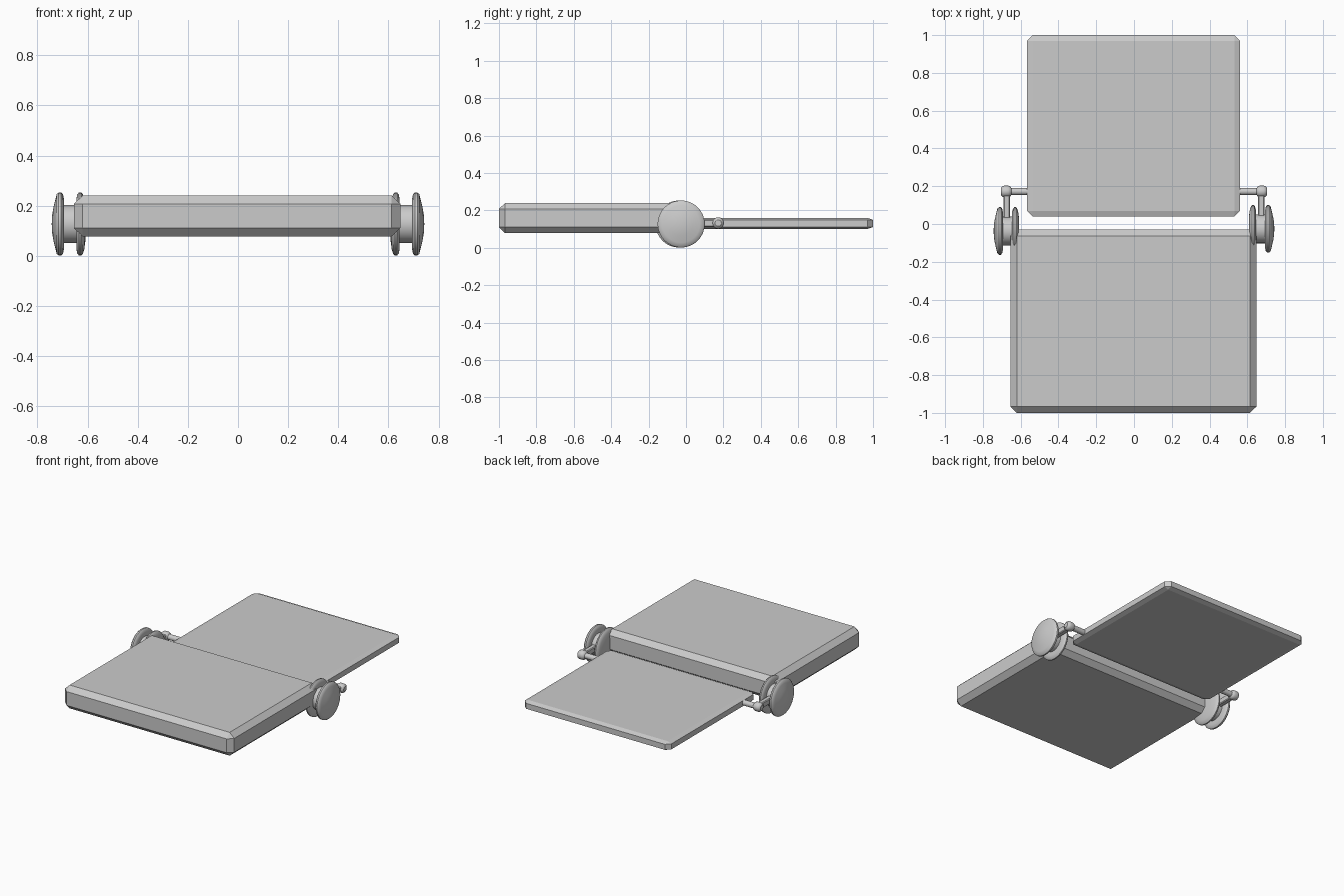
import bpy, bmesh, math
from mathutils import Matrix, Vector

if "Cube" in bpy.data.objects:
    bpy.data.objects.remove(bpy.data.objects["Cube"])


def finish(name, bm, smooth=False):
    bmesh.ops.recalc_face_normals(bm, faces=bm.faces)
    me = bpy.data.meshes.new(name)
    bm.to_mesh(me)
    bm.free()
    ob = bpy.data.objects.new(name, me)
    bpy.context.collection.objects.link(ob)
    if smooth:
        bpy.ops.object.select_all(action='DESELECT')
        ob.select_set(True)
        bpy.context.view_layer.objects.active = ob
        bpy.ops.object.shade_smooth_by_angle(angle=math.radians(35))
    return ob


def slab(name, lo, hi, cut):
    """Box with a chamfer of a different width along each axis."""
    lo, hi, cut = Vector(lo), Vector(hi), Vector(cut)
    mid, half = (lo + hi) / 2, (hi - lo) / 2
    bm = bmesh.new()
    for sx in (-1, 1):
        for sy in (-1, 1):
            for sz in (-1, 1):
                for axis in range(3):
                    # each corner becomes a triangle of three points
                    p = half - cut
                    p[axis] = half[axis]
                    bm.verts.new(mid + Vector((sx * p.x, sy * p.y, sz * p.z)))
    bmesh.ops.convex_hull(bm, input=bm.verts)
    bmesh.ops.dissolve_limit(bm, angle_limit=0.01, verts=bm.verts, edges=bm.edges)
    return finish(name, bm)


def lathe(name, profile, side, y, z, turn=0.0, steps=32):
    """Spin (x, radius) points about the x axis; side mirrors in x."""
    bm = bmesh.new()
    vs = [bm.verts.new((side * x, 0, r)) for x, r in profile]
    es = [bm.edges.new(p) for p in zip(vs, vs[1:])]
    bmesh.ops.spin(bm, geom=vs + es, cent=(0, 0, 0), axis=(1, 0, 0),
                   angle=math.tau, steps=steps, use_duplicate=False)
    bmesh.ops.remove_doubles(bm, verts=bm.verts, dist=1e-5)
    c = Vector((side * 0.67, 0, 0))
    m = (Matrix.Translation(c + Vector((0, y, z)))
         @ Matrix.Rotation(turn, 4, 'Z') @ Matrix.Translation(-c))
    bm.transform(m)
    return finish(name, bm, True)


# Main slab and thin flap
slab("base_slab", (-0.655, -1.0, 0.078), (0.648, -0.03, 0.24), (0.035, 0.033, 0.033))
slab("flap_panel", (-0.567, 0.04, 0.10), (0.562, 1.0, 0.16), (0.03, 0.03, 0.011))

# Hinge spools: inner flange, hub, outer flange with a domed cap
R = 0.126
spool = [(0.608, 0), (0.608, 0.062), (0.613, 0.10), (0.619, 0.119), (0.626, R),
         (0.634, R), (0.641, 0.118), (0.645, 0.10), (0.645, 0.076),
         (0.694, 0.076), (0.694, 0.10), (0.698, 0.118), (0.705, R),
         (0.715, R), (0.723, 0.119), (0.728, 0.10), (0.737, 0.062), (0.742, 0.03),
         (0.743, 0)]

# Arm end collars and cross pins
collar = [(0.648, 0), (0.648, 0.017), (0.655, 0.027), (0.665, 0.031), (0.688, 0.031),
          (0.698, 0.027), (0.705, 0.017), (0.705, 0)]
pin = [(0.54, 0), (0.54, 0.019), (0.67, 0.019), (0.67, 0)]

for side, label, hy in ((-1, "left", -0.037), (1, "right", -0.026)):
    lathe(label + "_hinge_spool", spool, side, hy, 0.127)
    lathe(label + "_arm_collar", collar, side, 0.172, 0.132, steps=20)
    lathe(label + "_cross_pin", pin, side, 0.172, 0.132, steps=16)
    x0, x1 = sorted((side * 0.657, side * 0.691))
    slab(label + "_hinge_arm", (x0, 0.02, 0.112), (x1, 0.172, 0.152), (0.005, 0.005, 0.005))
